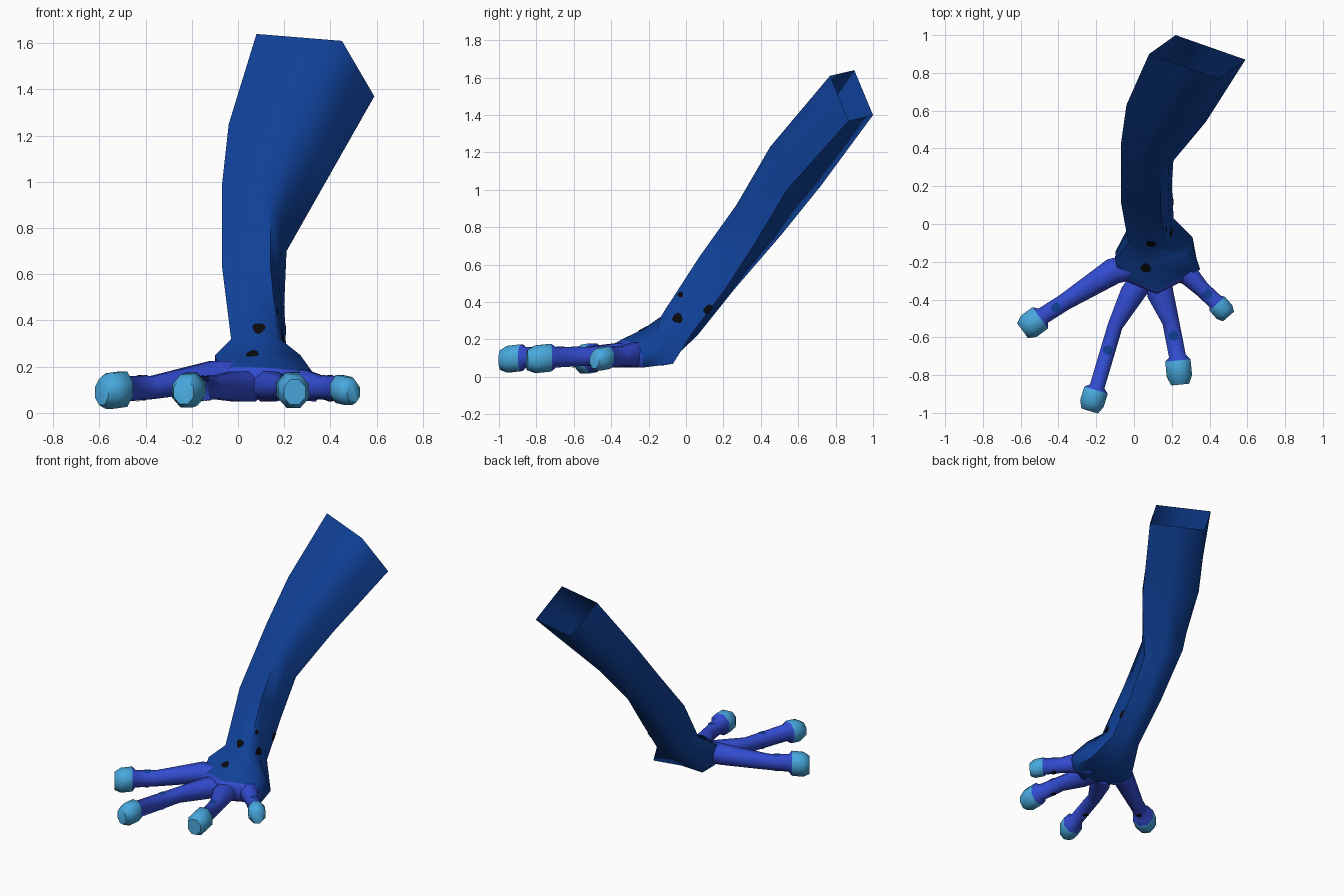
import bpy, bmesh, math
from mathutils import Vector
from mathutils.bvhtree import BVHTree

if "Cube" in bpy.data.objects:
    bpy.data.objects.remove(bpy.data.objects["Cube"])


def make_mat(name, rgb):
    m = bpy.data.materials.new(name)
    m.diffuse_color = (*rgb, 1)
    m.use_nodes = True
    m.node_tree.nodes["Principled BSDF"].inputs["Base Color"].default_value = m.diffuse_color
    return m


NAVY = make_mat("navy skin", (0.005, 0.052, 0.31))
VIOLET = make_mat("violet blue finger", (0.032, 0.07, 0.62))
SKY = make_mat("sky blue pad", (0.065, 0.39, 0.72))
BLACK = make_mat("black spot", (0.003, 0.003, 0.004))


def finish(name, bm, mats, angle):
    """Turn a bmesh into a smooth shaded object and return its search tree."""
    me = bpy.data.meshes.new(name)
    bm.to_mesh(me)
    for m in mats:
        me.materials.append(m)
    for p in me.polygons:
        p.use_smooth = True
    me.set_sharp_from_angle(angle=math.radians(angle))
    ob = bpy.data.objects.new(name, me)
    bpy.context.collection.objects.link(ob)
    tree = BVHTree.FromBMesh(bm)
    bm.free()
    return tree


def loft(name, rings, mats, switch, open_start, angle):
    """Skin equal rings; steps from 'switch' on get the second material."""
    bm = bmesh.new()
    vs = [[bm.verts.new(p) for p in r] for r in rings]
    n = len(rings[0])
    for i in range(len(vs) - 1):
        for k in range(n):
            j = (k + 1) % n
            f = bm.faces.new((vs[i][k], vs[i][j], vs[i + 1][j], vs[i + 1][k]))
            f.material_index = int(i >= switch)
    start = bm.faces.new(vs[0])
    bm.faces.new(vs[-1]).material_index = 1
    bmesh.ops.recalc_face_normals(bm, faces=bm.faces)
    if open_start:
        bmesh.ops.delete(bm, geom=[start], context='FACES_ONLY')
    bm.normal_update()
    return finish(name, bm, mats, angle)


def arm_ring(tl, tr, bl, bulge, push):
    """Parallelogram with rounded midpoints; push moves top/bottom mids forward."""
    tl, tr, bl = Vector(tl), Vector(tr), Vector(bl)
    c = [tl, tr, tr + bl - tl, bl]
    mid = (tr + bl) / 2
    out = []
    for k in range(4):
        m = (c[k] + c[(k + 1) % 4]) / 2
        m += (m - mid) * bulge
        if k % 2 == 0:
            m.y -= push
        out += [c[k], m]
    return out


# arm, wrist and palm: top-left, top-right and bottom-left corner of each section
ARM = [
    ((.08, .90, 1.64), (.45, .77, 1.61), (.22, 1, 1.40)),
    ((-.04, .63, 1.25), (.26, .45, 1.23), (.08, .72, 1.02)),
    ((-.07, .42, .98), (.14, .27, .92), (0, .51, .76)),
    ((-.07, .12, .64), (.14, .07, .64), (-.01, .26, .47)),
    ((-.03, -.10, .32), (.17, -.13, .33), (.01, .06, .22)),
    ((-.10, -.19, .25), (.27, -.16, .25), (-.06, -.10, .07)),
    ((-.08, -.27, .20), (.32, -.25, .18), (-.06, -.25, .07)),
]
rings = [arm_ring(*c, .1 if i else 0, .045 * max(0, i - 4)) for i, c in enumerate(ARM)]
# violet front edge of the palm: last section shrunk and moved forward
centre = sum(rings[-1], Vector()) / 8
rings.append([centre + (p - centre) * .85 + Vector((0, -.03, 0)) for p in rings[-1]])
arm_tree = loft("arm_and_palm", rings, [NAVY, VIOLET], 6, True, 75)


def finger(name, root, mid, neck, tip, wide, thin, pad, base_z):
    """Tapered finger from the palm through three points to a blunt pad."""
    root, mid, neck, tip = (Vector((*p, z)) for p, z in
                            ((root, base_z), (mid, .11), (neck, .105), (tip, .09)))
    palm = root.lerp(Vector((.11, -.2, base_z)), .55)
    path = [(palm, wide, .13), (root, wide, .13), (mid, thin, .1), (neck, thin, .11),
            (neck.lerp(tip, .15), pad, pad * 1.1), (neck.lerp(tip, .7), pad, pad * 1.1),
            (tip, pad * .7, pad * .8)]
    rings = []
    for i, (p, w, h) in enumerate(path):
        d = path[min(i + 1, 6)][0] - path[max(i - 1, 0)][0]
        side = Vector((d.y, -d.x, 0)).normalized()
        angles = [math.pi * (k + .5) / 4 for k in range(8)]
        rings.append([p + side * (math.cos(a) * w * .54)
                      + Vector((0, 0, math.sin(a) * h * .54)) for a in angles])
    return loft(name, rings, [VIOLET, SKY], 4, False, 60)


FINGERS = {
    "outer_finger": ((-.11, -.25), (-.37, -.415), (-.48, -.485), (-.59, -.565),
                     .14, .09, .14, .16),
    "long_finger": ((-.01, -.37), (-.10, -.54), (-.195, -.86), (-.235, -.99),
                    .13, .08, .13, .115),
    "middle_finger": ((.14, -.37), (.195, -.52), (.23, -.70), (.245, -.85),
                      .14, .09, .135, .115),
    "inner_finger": ((.29, -.27), (.36, -.345), (.43, -.41), (.50, -.49),
                     .115, .085, .11, .12),
}


def spot(name, tree, at, r, mat):
    """Thin, slightly uneven plate draped on a surface near a point."""
    loc, nor, _, _ = tree.find_nearest(Vector(at))
    u = nor.orthogonal().normalized()
    v = nor.cross(u)
    bm = bmesh.new()

    def drape(p):
        q, n, _, _ = tree.find_nearest(p)
        return bm.verts.new(q + n * .004)

    def circle(s):
        angles = [k * math.pi / 5 for k in range(10)]
        return [drape(loc + (u * math.cos(a) + v * math.sin(a))
                      * s * (1 + .12 * math.sin(a * 3))) for a in angles]

    inner, outer, mid = circle(r / 2), circle(r), drape(loc)
    for k in range(10):
        j = (k + 1) % 10
        bm.faces.new((mid, inner[k], inner[j]))
        bm.faces.new((inner[k], outer[k], outer[j], inner[j]))
    bm.normal_update()
    finish(name, bm, [mat], 80)


# fingers, each with a navy spot on top and a black one underneath
for name, spec in FINGERS.items():
    tree = finger(name, *spec)
    x, y = Vector(spec[1]).lerp(Vector(spec[2]), .4)
    spot(name + "_top_spot", tree, (x, y, .2), .026, NAVY)
    spot(name + "_under_spot", tree, (x, y, 0), .02, BLACK)

# black spots around the wrist
for i, at in enumerate([(.09, -.11, .37), (.06, -.24, .27), (.22, -.05, .32),
                        (.22, .12, .36), (.17, -.03, .44)]):
    spot(f"wrist_spot_{i + 1}", arm_tree, at, .016 if i == 4 else .028, BLACK)
